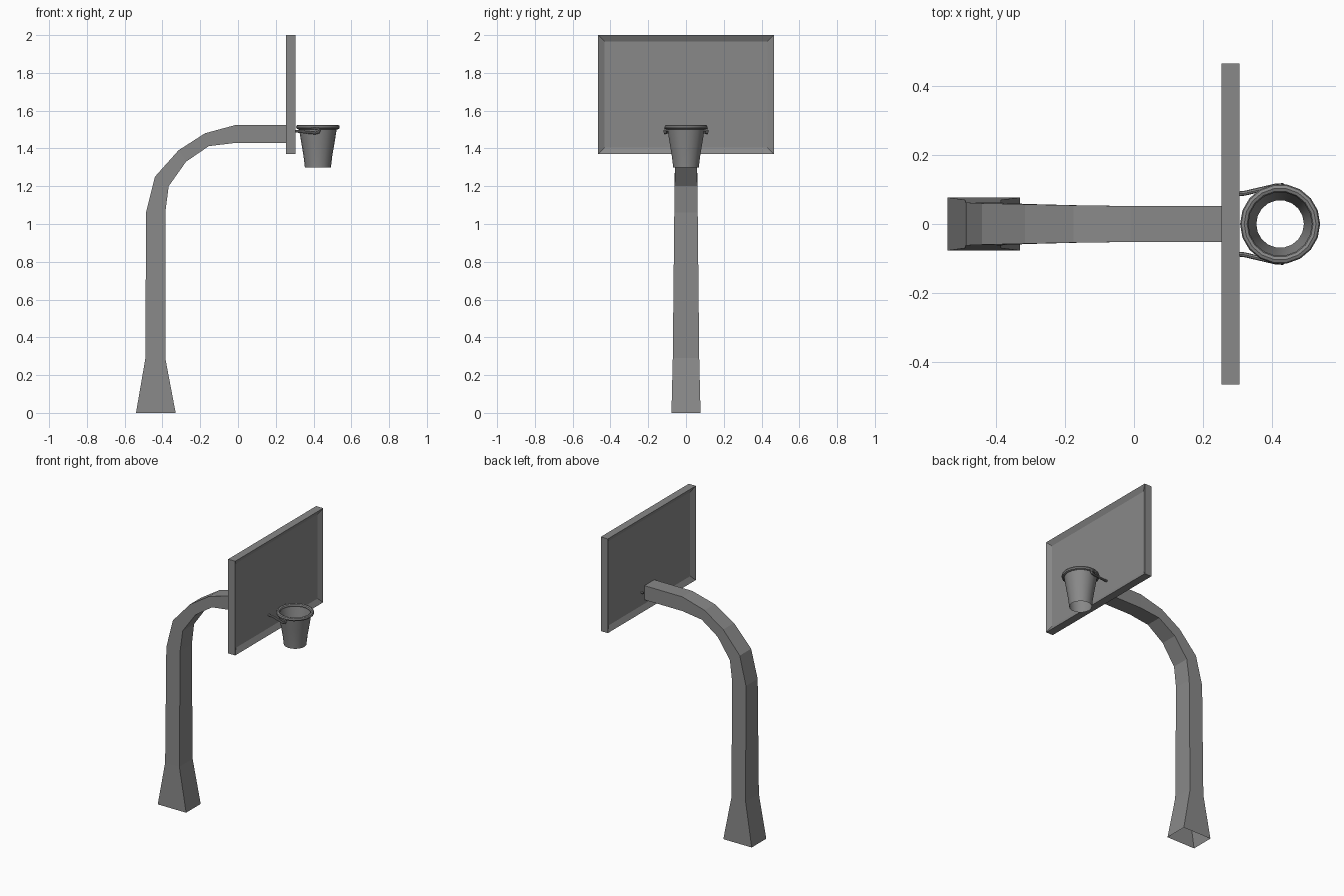
import bpy, bmesh, math
from mathutils import Vector

cube = bpy.data.objects.get("Cube")
if cube:
    bpy.data.objects.remove(cube, do_unlink=True)

GREY = (0.25, 0.25, 0.25, 1)
metal = bpy.data.materials.new("plain_grey")
metal.use_nodes = True
metal.diffuse_color = GREY
metal.node_tree.nodes["Principled BSDF"].inputs["Base Color"].default_value = GREY


def make_object(name, bm, smooth=False):
    mesh = bpy.data.meshes.new(name)
    bm.to_mesh(mesh)
    bm.free()
    mesh.materials.append(metal)
    obj = bpy.data.objects.new(name, mesh)
    bpy.context.collection.objects.link(obj)
    if smooth:
        bpy.ops.object.select_all(action='DESELECT')
        obj.select_set(True)
        bpy.context.view_layer.objects.active = obj
        bpy.ops.object.shade_smooth_by_angle(angle=math.radians(40))
    return obj


def loft(bm, loops, closed=False):
    """Bridge loops of equal length with quads."""
    rings = [[bm.verts.new(p) for p in loop] for loop in loops]
    pairs = list(zip(rings, rings[1:])) + ([(rings[-1], rings[0])] if closed else [])
    for a, b in pairs:
        for i in range(len(a)):
            j = (i + 1) % len(a)
            bm.faces.new((a[i], a[j], b[j], b[i]))
    bmesh.ops.recalc_face_normals(bm, faces=bm.faces[:])
    return rings


def circle(center, radius, z, sides=18):
    steps = [math.tau * i / sides for i in range(sides)]
    return [(center + radius * math.cos(t), radius * math.sin(t), z) for t in steps]


# Curved pole: outer x, z, inner x, z, half width; open at the foot
sections = [
    (-0.54, 0, -0.33, 0, 0.077), (-0.49, 0.29, -0.385, 0.29, 0.07),
    (-0.487, 1.06, -0.385, 1.06, 0.062), (-0.44, 1.25, -0.367, 1.2, 0.06),
    (-0.315, 1.39, -0.275, 1.33, 0.057), (-0.175, 1.48, -0.155, 1.412, 0.054),
    (-0.01, 1.525, -0.01, 1.43, 0.052), (0.277, 1.525, 0.277, 1.43, 0.052)]
bm = bmesh.new()
loft(bm, [[(ox, -w, oz), (ox, w, oz), (ix, w, iz), (ix, -w, iz)]
          for ox, oz, ix, iz, w in sections])
make_object("curved_pole", bm)

# Backboard: box with a recessed panel on both faces
bm = bmesh.new()
bmesh.ops.create_cube(bm, size=1)
bmesh.ops.scale(bm, vec=(0.052, 0.93, 0.63), verts=bm.verts)
bmesh.ops.translate(bm, vec=(0.279, 0, 1.685), verts=bm.verts)
broad = [f for f in bm.faces if abs(f.normal.x) > 0.9]
bmesh.ops.inset_individual(bm, faces=broad, thickness=0.048)
for face in broad:
    bmesh.ops.translate(bm, vec=-0.018 * face.normal, verts=face.verts)
make_object("backboard", bm)

# Hoop rim
HOOP_X = 0.423
bm = bmesh.new()
tube = [math.tau * i / 8 for i in range(8)]
loft(bm, [circle(HOOP_X, 0.104 + 0.012 * math.cos(t), 1.513 + 0.012 * math.sin(t))
          for t in tube], closed=True)
make_object("hoop_rim", bm, True)

# Tapered net, open at both ends
bm = bmesh.new()
loft(bm, [circle(HOOP_X, r, z) for r, z in
          ((0.101, 1.51), (0.088, 1.43), (0.076, 1.36), (0.069, 1.3))])
make_object("net", bm, True)


# Bent rods that carry the rim
def rod(name, points, radius=0.007, sides=8):
    pts = [Vector(p) for p in points]
    loops = []
    for i, p in enumerate(pts):
        d = (pts[min(i + 1, len(pts) - 1)] - pts[max(i - 1, 0)]).normalized()
        u = d.cross(Vector((0, 1, 0))).normalized()
        v = d.cross(u)
        loops.append([p + radius * (u * math.cos(math.tau * k / sides)
                                    + v * math.sin(math.tau * k / sides))
                      for k in range(sides)])
    bm = bmesh.new()
    rings = loft(bm, loops)
    for ring in (rings[0], rings[-1]):
        bm.faces.new(ring)
    bmesh.ops.recalc_face_normals(bm, faces=bm.faces[:])
    make_object(name, bm, True)


for side, label in ((1, "left"), (-1, "right")):
    rod(label + "_rim_support",
        [(x, side * y, z) for x, y, z in
         ((0.255, 0.083, 1.492), (0.32, 0.089, 1.49), (0.41, 0.11, 1.481),
          (0.426, 0.111, 1.485), (0.431, 0.111, 1.495), (0.424, 0.11, 1.504),
          (0.39, 0.103, 1.508))])
